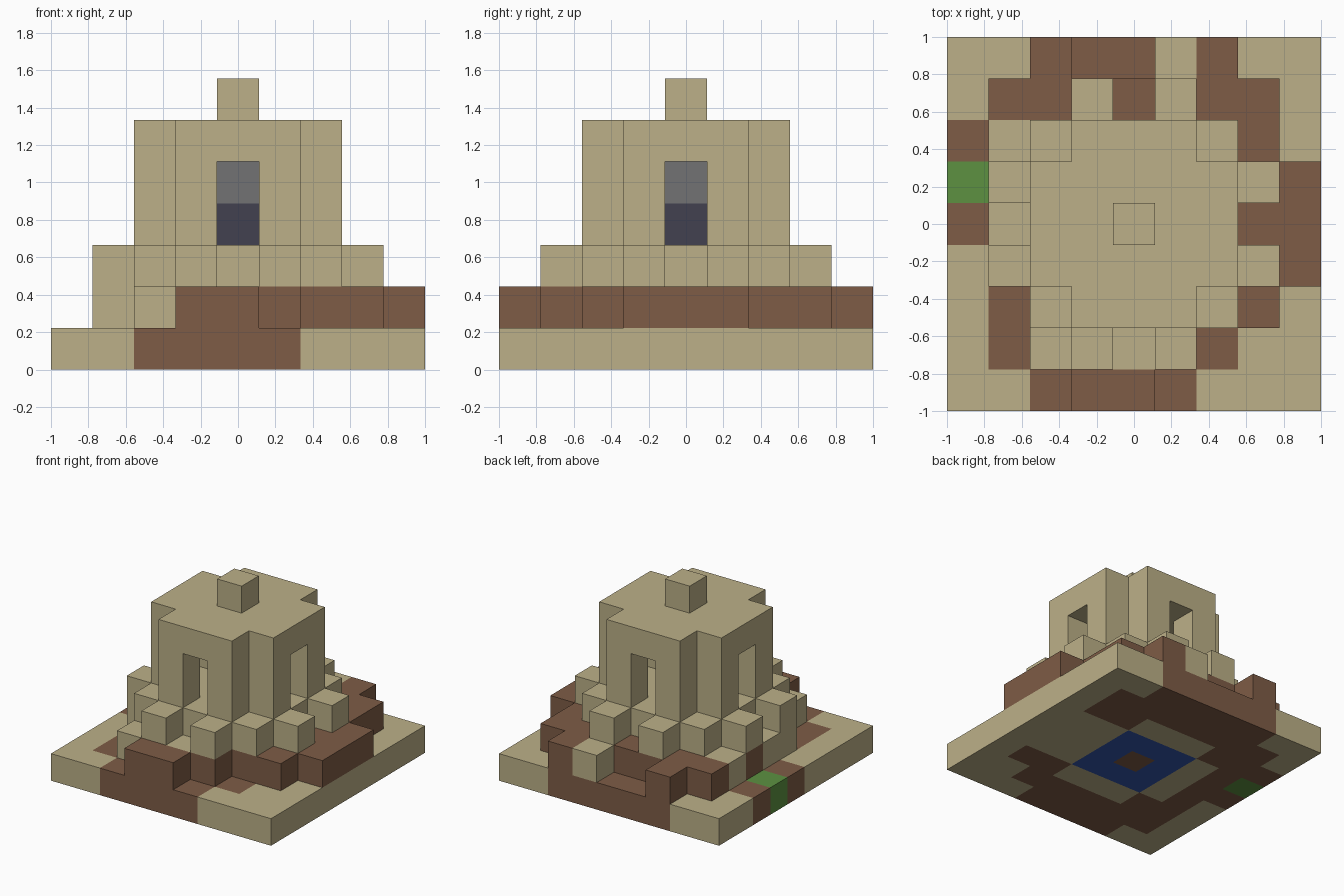
import bpy
import bmesh
from mathutils import Vector

cube = bpy.data.objects.get("Cube")
if cube:
    bpy.data.objects.remove(cube, do_unlink=True)

CELL = 2 / 9


def linear(c):
    c /= 255
    return c / 12.92 if c <= 0.04045 else ((c + 0.055) / 1.055) ** 2.4


def material(name, rgb):
    colour = [linear(c) for c in rgb] + [1]
    mat = bpy.data.materials.new(name)
    mat.use_nodes = True
    mat.diffuse_color = colour
    bsdf = mat.node_tree.nodes["Principled BSDF"]
    bsdf.inputs["Base Color"].default_value = colour
    bsdf.inputs["Roughness"].default_value = 0.9
    return mat


PALETTE = {
    "T": material("sandstone", (188, 176, 136)),
    "B": material("brown_earth", (126, 92, 70)),
    "G": material("grass_green", (93, 145, 65)),
    "W": material("deep_blue", (50, 85, 170)),
    "S": material("grey_stone", (114, 114, 116)),
    "D": material("dark_slate", (66, 65, 80)),
}

# Block plans, one per course; first row is the front, dots are empty
ground = ["TTBBBBTTT",
          "TBBBBBBTT",
          "TBBTTTBBT",
          "TBTWWWTTT",
          "BBTWBWTTT",
          "GBTWWWTTT",
          "BBBTTTBBT",
          "TBBBBBBBT",
          "TTBBBBBTT"]
terrace = ["...BB....",
           "..TBTB...",
           "..TBBBBB.",
           ".TBBBBBBB",
           ".TBBBBBBB",
           ".BBBBBBBB",
           ".TBBBBBB.",
           ".BBBBBBB.",
           "..B..TB.."]
empty = "." * 9
star_wall = ["...T.T...", "..TTTTT..", ".TTTTTTT."]
plinth = [empty] + star_wall + ["..TTTTT.."] + star_wall[::-1] + [empty]


def tower(core):
    """Hollow walls with a doorway on each side and one block in the centre."""
    half = [empty, empty, "...T.T...", "..T...T.."]
    return half + ["...." + core + "...."] + half[::-1]


roof_half = [empty, empty, "...TTT...", "..TTTTT.."]
roof = roof_half + ["..TTTTT.."] + roof_half[::-1]
finial = [empty] * 4 + ["....T...."] + [empty] * 4

courses = [("ground_slab", ground), ("earth_terrace", terrace),
           ("stepped_plinth", plinth), ("tower_lower_wall", tower("D")),
           ("tower_upper_wall", tower("S")), ("tower_roof", roof),
           ("roof_finial", finial)]

solid = {(x, y, z): key
         for z, (_, plan) in enumerate(courses)
         for y, row in enumerate(plan)
         for x, key in enumerate(row) if key != "."}


def add_course(name, level):
    """Join the blocks of one course, keeping only their exposed sides."""
    bm = bmesh.new()
    keys = sorted({k for (x, y, z), k in solid.items() if z == level})
    for cell, key in solid.items():
        if cell[2] != level:
            continue
        centre = Vector(cell) + Vector((-4, -4, 0.5))
        for axis in range(3):
            for sign in (-1, 1):
                n = Vector((0, 0, 0))
                n[axis] = sign
                if tuple(int(c + d) for c, d in zip(cell, n)) in solid:
                    continue
                a = Vector((0, 0, 0))
                a[(axis + 1) % 3] = 1
                b = n.cross(a)
                corners = (-a - b, a - b, a + b, b - a)
                face = bm.faces.new([bm.verts.new((centre + (n + c) / 2) * CELL)
                                     for c in corners])
                face.material_index = keys.index(key)
    bmesh.ops.remove_doubles(bm, verts=bm.verts, dist=0.001)
    mesh = bpy.data.meshes.new(name)
    bm.to_mesh(mesh)
    bm.free()
    for key in keys:
        mesh.materials.append(PALETTE[key])
    bpy.context.collection.objects.link(bpy.data.objects.new(name, mesh))


for level, (name, _) in enumerate(courses):
    add_course(name, level)
